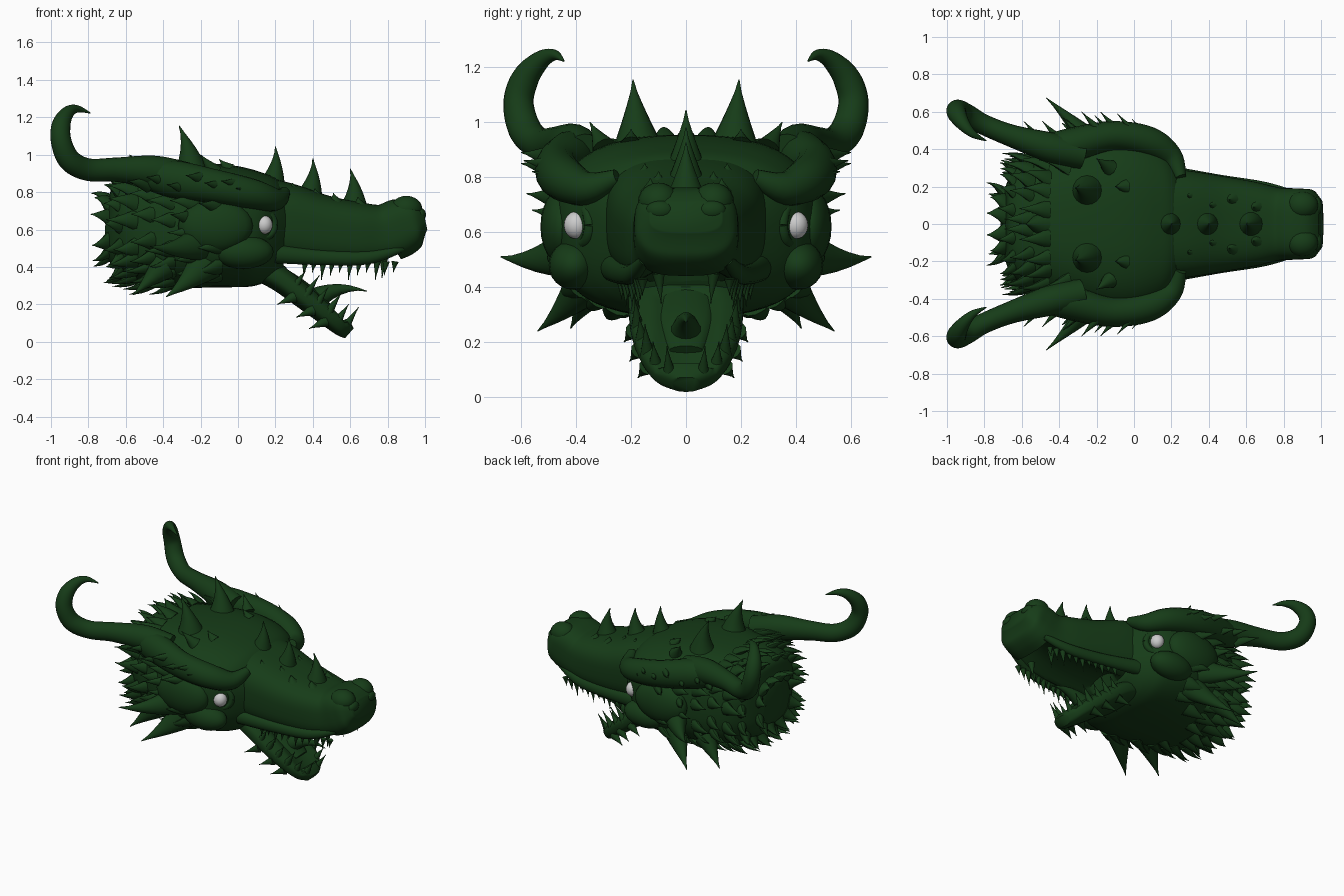
import bpy, bmesh, math, random
from mathutils import Vector, Matrix

if "Cube" in bpy.data.objects:
    bpy.data.objects.remove(bpy.data.objects["Cube"])

random.seed(4)
green = bpy.data.materials.new("dark_green")
green.diffuse_color = (0.008, 0.045, 0.009, 1)
green.use_nodes = True
green.node_tree.nodes["Principled BSDF"].inputs["Base Color"].default_value = green.diffuse_color


def resample(rows, k=6):
    """Catmull-Rom smoothing of tuples (x, y, z, half_width, half_height)."""
    out = []
    for i in range(len(rows) - 1):
        a, b, c, d = rows[max(i - 1, 0)], rows[i], rows[i + 1], rows[min(i + 2, len(rows) - 1)]
        for j in range(k):
            t = j / k
            out.append(tuple(0.5 * (2 * q + (r - p) * t + (2 * p - 5 * q + 4 * r - s) * t * t
                                    + (3 * q - p - 3 * r + s) * t ** 3)
                             for p, q, r, s in zip(a, b, c, d)))
    return out + [rows[-1]]


def superellipse(a, e):
    c, s = math.cos(a), math.sin(a)
    return (math.copysign(abs(c) ** (2 / e), c), math.copysign(abs(s) ** (2 / e), s))


def tube(bm, rows, n=16, up=(0, 0, 1), e=2.0):
    """Skin rings of superellipses along a path and cap both ends."""
    up, pts, rings = Vector(up), [Vector(r[:3]) for r in rows], []
    for i, r in enumerate(rows):
        t = (pts[min(i + 1, len(pts) - 1)] - pts[max(i - 1, 0)]).normalized()
        side = t.cross(up).normalized()
        top = side.cross(t)
        ring = []
        for j in range(n):
            c, s = superellipse(2 * math.pi * j / n, e)
            ring.append(bm.verts.new(pts[i] + side * c * r[3] + top * s * r[4]))
        rings.append(ring)
    for a, b in zip(rings, rings[1:]):
        for j in range(n):
            bm.faces.new((a[j], a[(j + 1) % n], b[(j + 1) % n], b[j]))
    bm.faces.new(rings[0][::-1])
    bm.faces.new(rings[-1])


def spike(bm, base, tip, r, flat=1.0, up=None, bend=(0, 0, 0), n=10):
    """Curved cone with a flared base."""
    base, tip, bend = Vector(base), Vector(tip), Vector(bend)
    d = (tip - base).normalized()
    up = up or ((0, 1, 0) if abs(d.y) < 0.8 else (0, 0, 1))
    rows = []
    for i in range(7):
        t = i / 6
        p = base.lerp(tip, t) + bend * 4 * t * (1 - t)
        w = max(r * (1 - t) ** 1.15, 0.002)
        rows.append((*p, w, w * flat))
    tube(bm, rows, n, up)


def blob(bm, loc, size):
    m = Matrix.Translation(loc) @ Matrix.Diagonal((*size, 1))
    bmesh.ops.create_uvsphere(bm, u_segments=20, v_segments=12, radius=1, matrix=m)


def finish(bm, name, mirror=False, mat=green):
    bmesh.ops.recalc_face_normals(bm, faces=bm.faces)
    me = bpy.data.meshes.new(name)
    bm.to_mesh(me)
    bm.free()
    ob = bpy.data.objects.new(name, me)
    bpy.context.collection.objects.link(ob)
    if mat:
        me.materials.append(mat)
    if mirror:
        m = ob.modifiers.new("Mirror", 'MIRROR')
        m.use_axis = (False, True, False)
        m.use_mirror_merge = False
    bpy.ops.object.select_all(action='DESELECT')
    ob.select_set(True)
    bpy.context.view_layer.objects.active = ob
    bpy.ops.object.shade_smooth_by_angle(angle=math.radians(50))
    return ob


def sections(data):
    """(x, top, bottom, half width) to tube rows."""
    return resample([(x, 0, (t + b) / 2, w, (t - b) / 2) for x, t, b, w in data])


# skull
HEAD_E = 2.7
head = sections([(-.71, .72, .5, .12), (-.66, .84, .38, .26), (-.55, .92, .32, .35), (-.35, .95, .29, .42),
                 (-.1, .95, .29, .48), (.08, .91, .29, .45), (.18, .86, .31, .37), (.27, .76, .38, .26)])
bm = bmesh.new()
tube(bm, head, 48, e=HEAD_E)
finish(bm, "skull")

# snout with a hollow palate
bm = bmesh.new()
tube(bm, sections([(.08, .89, .42, .30), (.25, .85, .41, .29), (.45, .785, .40, .26), (.65, .745, .40, .225),
                   (.78, .735, .42, .195), (.88, .77, .46, .19), (.95, .765, .52, .18), (1.0, .71, .6, .13)]),
     64, e=3)
for v in bm.verts:
    if v.co.z < .5 and .25 < v.co.x < .86 and abs(v.co.y) < .17:
        v.co.z += .09 * (1 - (v.co.y / .17) ** 2)
finish(bm, "snout")

# nostrils and snout side folds
bm = bmesh.new()
blob(bm, (.9, .1, .71), (.085, .075, .07))
blob(bm, (.975, .095, .68), (.03, .05, .035))
for x, y, z in ((.3, .15, .82), (.42, .1, .79), (.52, .13, .765), (.65, .09, .745)):
    spike(bm, (x, y, z - .02), (x - .01, y, z + .03), .04)
tube(bm, resample([(.2, .27, .47, .04, .05), (.45, .235, .45, .03, .04), (.7, .195, .45, .03, .035),
                   (.88, .15, .5, .02, .02)]))
finish(bm, "nostrils_and_lips", True)

# brow ridges, cheeks and eyelids
bm = bmesh.new()
tube(bm, resample([(.25, .25, .80, .03, .03), (.2, .36, .76, .06, .06), (.08, .44, .79, .08, .08),
                   (-.12, .47, .83, .08, .09), (-.35, .42, .87, .09, .1), (-.5, .41, .89, .06, .07)]))
blob(bm, (.03, .41, .48), (.16, .09, .09))
blob(bm, (-.12, .45, .62), (.2, .08, .14))
lid = [(.14 + .06 * math.cos(a) * .9, .375 - .06 * math.cos(a) * .4, .625 + .065 * math.sin(a), .022, .022)
       for a in (2 * math.pi * i / 20 for i in range(21))]
tube(bm, lid, 8, up=(.4, .9, 0))
finish(bm, "brows_and_cheeks", True)

# eyes
bm = bmesh.new()
blob(bm, (.14, .4, .625), (.045, .045, .05))
finish(bm, "eyes", True, None)

# curled horns
bm = bmesh.new()
tube(bm, resample([(-.28, .37, .87, .09, .08), (-.45, .41, .91, .085, .08), (-.65, .47, .92, .065, .06),
                   (-.8, .53, .92, .06, .055), (-.9, .585, .97, .06, .06), (-.945, .61, 1.07, .055, .055),
                   (-.945, .585, 1.16, .05, .05), (-.91, .53, 1.225, .035, .035),
                   (-.86, .48, 1.245, .02, .02), (-.79, .445, 1.223, .003, .003)]), 20, up=(0, 1, 0))
finish(bm, "horns", True)

# lower jaw with a trough
bm = bmesh.new()
jaw = resample([(.08, 0, .41, .2, .07), (.22, 0, .34, .21, .07), (.36, 0, .235, .2, .065),
                (.48, 0, .14, .165, .058), (.56, 0, .075, .115, .05), (.595, 0, .045, .05, .035)])
tube(bm, jaw, 48, e=2.8)
for v in bm.verts:
    x, y, z = v.co
    if x > .28 and z - .235 > -.78 * (x - .36) + .02 and abs(y) < .12 and x < .58:
        v.co += Vector((-.61, 0, -.79)) * .035 * (1 - (y / .12) ** 2)
finish(bm, "lower_jaw")

# tongue spike and bumps
bm = bmesh.new()
spike(bm, (.4, 0, .22), (.69, 0, .27), .065, bend=(0, 0, .035), n=14)
tube(bm, resample([(.2, 0, .38, .1, .04), (.36, 0, .28, .1, .035), (.5, 0, .17, .06, .02)]))
finish(bm, "tongue")

# lower teeth and jaw barbs
bm = bmesh.new()
for i, (x, y, z) in enumerate(((.32, .18, .32), (.38, .175, .275), (.44, .16, .23), (.5, .14, .185),
                               (.55, .11, .14), (.59, .06, .105))):
    h = .1 if i % 2 else .075
    spike(bm, (x - .02, y, z - .03), (x + .55 * h, y + .01, z + .8 * h), .028)
for x, y, z in ((.3, .19, .24), (.4, .17, .17), (.47, .14, .11)):
    spike(bm, (x, y, z), (x - .09, y + .035, z - .04), .032)
finish(bm, "lower_teeth", True)

# upper teeth
bm = bmesh.new()
for i in range(11):
    x = .36 + .048 * i
    h = (.05, .035, .075)[i % 3]
    y = .235 - .16 * (x - .36)
    spike(bm, (x, y, .43), (x - .01, y, .405 - h), .02, n=8)
spike(bm, (.78, .1, .45), (.77, .09, .34), .024)
finish(bm, "upper_teeth", True)

# crest spikes along the snout
bm = bmesh.new()
for x, z, tx, tz in ((.18, .83, .2, 1.045), (.38, .77, .4, .98), (.62, .72, .6, .925)):
    spike(bm, (x, 0, z), (tx, 0, tz), .075, bend=(.012, 0, 0), n=14)
spike(bm, (-.5, 0, .9), (-.58, 0, 1.0), .07)
finish(bm, "snout_crest")

# crown spikes and large cheek spikes
bm = bmesh.new()
spike(bm, (-.25, .175, .9), (-.315, .193, 1.155), .095, bend=(.015, 0, 0), n=16)
spike(bm, (-.13, .3, .91), (-.2, .35, 1.0), .045)
spike(bm, (-.05, .2, .92), (-.1, .2, .975), .04)
spike(bm, (-.2, .4, .53), (-.47, .675, .51), .1, .8, bend=(0, .01, -.02), n=14)
spike(bm, (-.17, .36, .42), (-.385, .54, .24), .1, .8, bend=(0, 0, -.01), n=14)
spike(bm, (-.4, .34, .4), (-.56, .42, .25), .075)
for x, y, z, r in ((.1, .46, .8, .04), (.02, .49, .84, .045), (-.07, .5, .83, .05), (-.17, .5, .87, .05),
                   (-.27, .47, .82, .05), (-.38, .45, .86, .05), (-.48, .45, .84, .045), (-.1, .48, .72, .05),
                   (-.25, .46, .66, .05)):
    spike(bm, (x, y - .02, z), (x - .11, y + .1, z + .02), r, .7)
finish(bm, "crown_and_cheek_spikes", True)

# overlapping scales swept back around the rear of the skull
bm = bmesh.new()
for x0, lo, hi, count in ((-.1, -50, 20, 5), (-.22, -60, 30, 6), (-.34, -75, 45, 9), (-.45, -85, 85, 12),
                          (-.55, -85, 85, 11), (-.63, -85, 85, 9), (-.69, -80, 80, 6)):
    row = min(head, key=lambda r: abs(r[0] - x0))
    for i in range(count):
        a = math.radians(lo + (hi - lo) * (i + random.uniform(-.2, .2)) / (count - 1))
        c, s = superellipse(a, HEAD_E)
        out = Vector((0, math.cos(a), math.sin(a)))
        p = Vector((row[0], c * row[3], row[2] + s * row[4])) - out * .015
        length = random.uniform(.11, .16) if x0 > -.6 else random.uniform(.07, .1)
        tip = p + Vector((-length, 0, 0)) + out * random.uniform(.03, .065)
        spike(bm, p, tip, random.uniform(.045, .06), .6, up=tuple(out), bend=out * .012)
finish(bm, "rear_scales", True)
